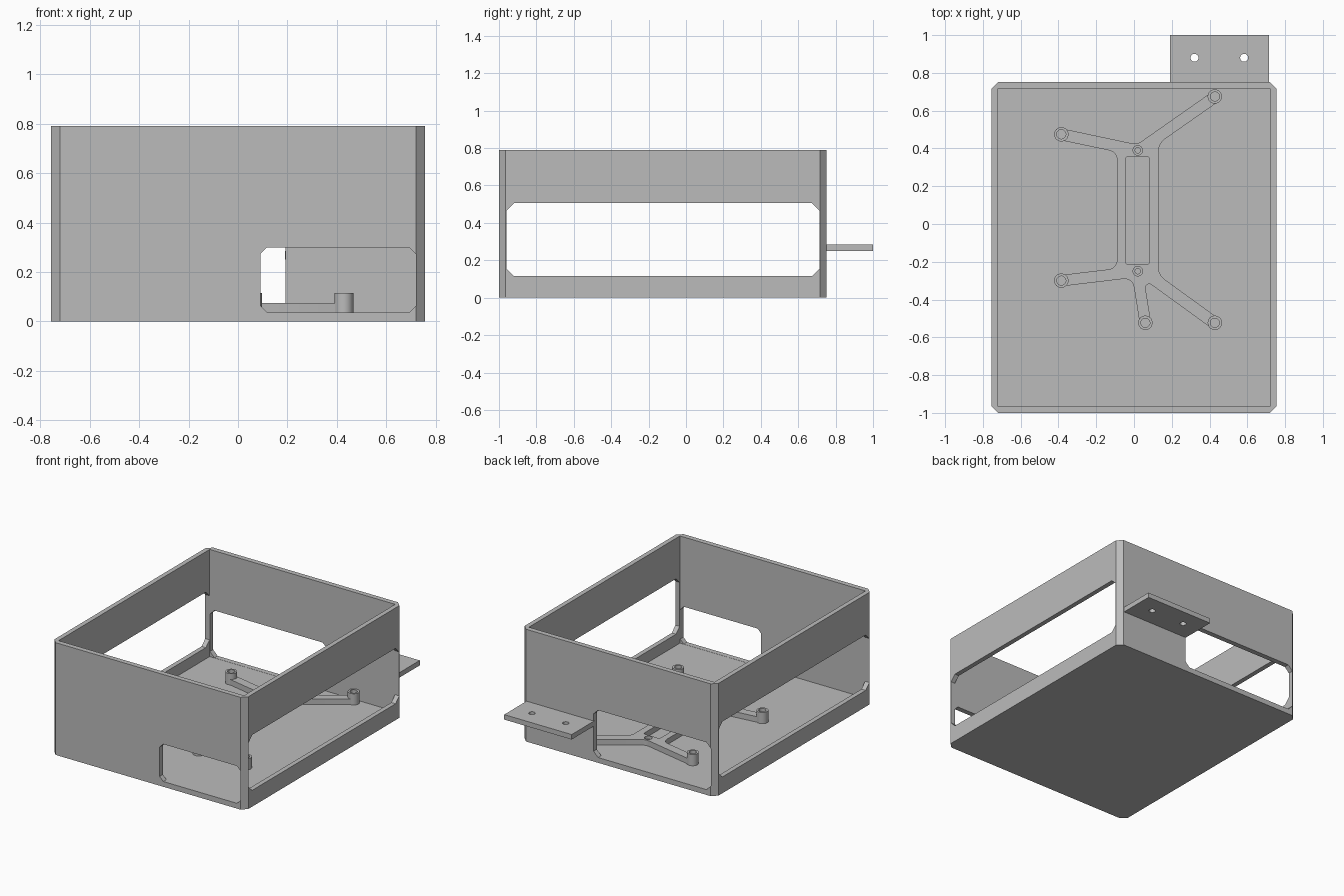
import bpy
import bmesh
from math import cos, sin, pi, tan, radians
from mathutils import Vector

cube = bpy.data.objects.get("Cube")
if cube:
    bpy.data.objects.remove(cube, do_unlink=True)

# One plain grey for the whole part
GREY = (0.5, 0.5, 0.5, 1)
grey = bpy.data.materials.new("matte grey")
grey.use_nodes = True
grey.diffuse_color = GREY
grey.node_tree.nodes["Principled BSDF"].inputs["Base Color"].default_value = GREY

# How an outline point (u, v) at depth w maps to space for each extrusion axis
AXES = {
    "x": lambda u, v, w: (w, u, v),
    "y": lambda u, v, w: (u, w, v),
    "z": lambda u, v, w: (u, v, w),
}


def prism(name, outline, low, high, axis="z"):
    """Extrude a flat outline between two depths along an axis."""
    bm = bmesh.new()
    place = AXES[axis]
    ends = [[bm.verts.new(place(u, v, w)) for u, v in outline] for w in (low, high)]
    for ring in ends:
        bm.faces.new(ring)
    n = len(outline)
    for i in range(n):
        j = (i + 1) % n
        bm.faces.new((ends[0][i], ends[0][j], ends[1][j], ends[1][i]))
    bmesh.ops.recalc_face_normals(bm, faces=bm.faces)
    mesh = bpy.data.meshes.new(name)
    bm.to_mesh(mesh)
    bm.free()
    mesh.materials.append(grey)
    obj = bpy.data.objects.new(name, mesh)
    bpy.context.collection.objects.link(obj)
    return obj


def rect(u0, u1, v0, v1, c=0.0):
    """Rectangle outline with optional chamfered corners."""
    if not c:
        return [(u0, v0), (u1, v0), (u1, v1), (u0, v1)]
    return [(u0 + c, v0), (u1 - c, v0), (u1, v0 + c), (u1, v1 - c),
            (u1 - c, v1), (u0 + c, v1), (u0, v1 - c), (u0, v0 + c)]


def circle(x, y, r, n=32):
    return [(x + r * cos(2 * pi * i / n), y + r * sin(2 * pi * i / n)) for i in range(n)]


def fillet(corners, steps=6):
    """Round each (x, y, radius) corner of an outline with an arc."""
    out = []
    for i, (x, y, r) in enumerate(corners):
        p = Vector((x, y))
        if not r:
            out.append((x, y))
            continue
        a = (Vector(corners[i - 1][:2]) - p).normalized()
        b = (Vector(corners[(i + 1) % len(corners)][:2]) - p).normalized()
        half = a.angle(b) / 2
        start = p + a * (r / tan(half))
        centre = p + (a + b).normalized() * (r / sin(half))
        arm = start - centre
        to_corner = (p - centre).normalized()
        sweep = pi / 2 - half
        side = (start - p - to_corner * (start - p).dot(to_corner)).normalized()
        for k in range(steps + 1):
            t = sweep * (1 - 2 * k / steps)
            out.append(tuple(centre + arm.length * (to_corner * cos(t) + side * sin(t))))
    return out


def cut(target, outline, low, high, axis="z"):
    """Cut a prism out of the target and discard the cutter."""
    cutter = prism("cutter", outline, low, high, axis)
    cutter.hide_render = True
    mod = target.modifiers.new("cut", "BOOLEAN")
    mod.operation = "DIFFERENCE"
    mod.solver = "EXACT"
    mod.object = cutter
    bpy.context.view_layer.objects.active = target
    bpy.ops.object.modifier_apply(modifier=mod.name)
    bpy.data.objects.remove(cutter, do_unlink=True)


# Open tray with chamfered upright corners and a square cavity
WALL = 0.036
tray = prism("tray", rect(-0.755, 0.755, -1, 0.752, WALL), 0, 0.79)
cut(tray, rect(-0.722, 0.722, -0.964, 0.716), WALL, 1)

# Windows: long ones through both sides, one in the front, one in the back
cut(tray, rect(-0.96, 0.714, 0.115, 0.505, 0.04), -1, 1, "x")
cut(tray, rect(0.09, 0.72, 0.037, 0.3, 0.028), -1.1, -0.9, "y")
cut(tray, rect(-0.72, 0.193, 0.037, 0.37, 0.035), 0.65, 0.85, "y")

# Mounting tab on the back, with two screw holes
tab = prism("mounting_tab", rect(0.19, 0.715, 0.74, 1), 0.25, 0.285)
for x in (0.32, 0.583):
    cut(tab, circle(x, 0.88, 0.021), 0.2, 0.4)

# Branching bracket on the floor
bracket = prism("bracket", fillet([
    (0.016, 0.421, 0.06), (-0.37, 0.503, 0), (-0.385, 0.443, 0),
    (-0.09, 0.381, 0.05), (-0.09, -0.235, 0.05),
    (-0.385, -0.27, 0), (-0.385, -0.33, 0), (-0.008, -0.285, 0.05),
    (0.03, -0.525, 0), (0.09, -0.52, 0), (0.053, -0.293, 0.02),
    (0.405, -0.548, 0), (0.448, -0.5, 0), (0.13, -0.27, 0.08),
    (0.13, 0.426, 0.08), (0.45, 0.65, 0), (0.41, 0.697, 0),
]), 0.03, 0.075)
slot = [(u, v, 0.015) for u, v in rect(-0.045, 0.082, -0.215, 0.358)]
cut(bracket, fillet(slot), 0, 0.2)
for y in (0.39, -0.25):
    cut(bracket, circle(0.02, y, 0.025), 0.055, 0.2)
    cut(bracket, circle(0.02, y, 0.014), 0, 0.2)

# Hollow standoffs at the ends of the arms
POSTS = [(-0.385, 0.475), (0.428, 0.675), (-0.385, -0.3), (0.06, -0.523), (0.428, -0.523)]
posts = []
for i, (x, y) in enumerate(POSTS, 1):
    cut(bracket, circle(x, y, 0.03), 0, 0.2)
    post = prism(f"standoff_{i}", circle(x, y, 0.038), 0.03, 0.115)
    cut(post, circle(x, y, 0.024), 0.04, 0.2)
    posts.append(post)

# Smooth the round walls and keep every crease sharp
for obj in bpy.context.selected_objects:
    obj.select_set(False)
for obj in [tray, tab, bracket, *posts]:
    obj.select_set(True)
bpy.context.view_layer.objects.active = tray
bpy.ops.object.shade_smooth_by_angle(angle=radians(25))
